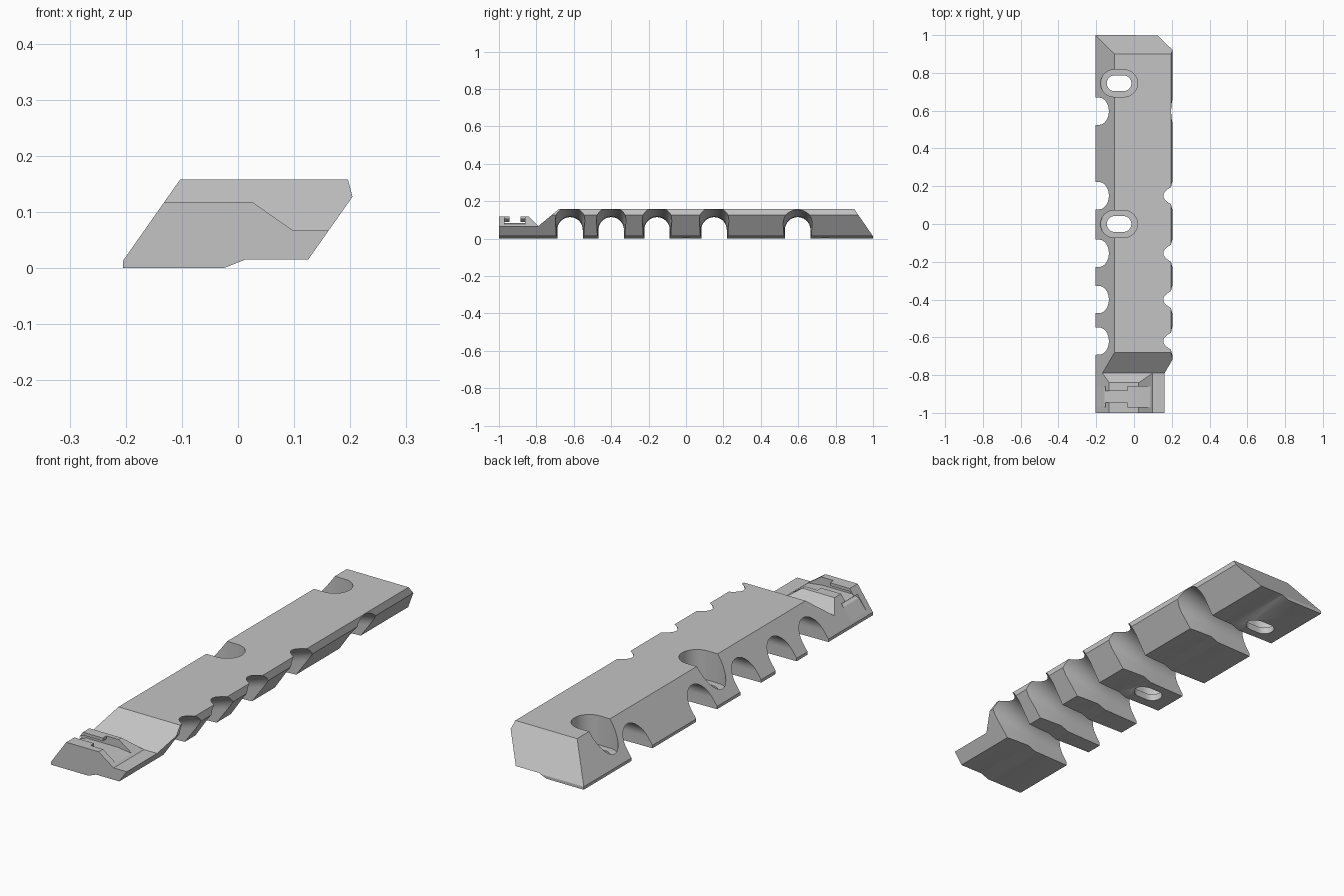
import bpy, bmesh, math

cube = bpy.data.objects.get("Cube")
if cube:
    bpy.data.objects.remove(cube, do_unlink=True)

grey = bpy.data.materials.new("plain_grey")
grey.use_nodes = True
colour = (0.55, 0.55, 0.55, 1)
grey.diffuse_color = colour
grey.node_tree.nodes["Principled BSDF"].inputs["Base Color"].default_value = colour


def loft(name, rings):
    """Skin a closed solid through rings of equal point count."""
    bm = bmesh.new()
    rows = [[bm.verts.new(p) for p in ring] for ring in rings]
    n = len(rows[0])
    for a, b in zip(rows, rows[1:]):
        for i in range(n):
            j = (i + 1) % n
            bm.faces.new((a[i], a[j], b[j], b[i]))
    bm.faces.new(rows[0])
    bm.faces.new(rows[-1])
    bmesh.ops.recalc_face_normals(bm, faces=bm.faces)
    mesh = bpy.data.meshes.new(name)
    bm.to_mesh(mesh)
    bm.free()
    mesh.materials.append(grey)
    obj = bpy.data.objects.new(name, mesh)
    bpy.context.collection.objects.link(obj)
    return obj


def prism_y(name, profile, y0, y1):
    return loft(name, [[(x, y, z) for x, z in profile] for y in (y0, y1)])


def prism_x(name, profile):
    return loft(name, [[(x, y, z) for y, z in profile] for x in (-0.4, 0.4)])


def stadium(name, y, half, radius, z0, z1):
    outline = []
    for side in (1, -1):
        for i in range(17):
            a = math.pi * (i / 16 - 0.5)
            outline.append((-0.079 + side * (half + radius * math.cos(a)),
                            y + side * radius * math.sin(a)))
    return loft(name, [[(px, py, z) for px, py in outline] for z in (z0, z1)])


def cut(target, cutter):
    mod = target.modifiers.new("cut", "BOOLEAN")
    mod.operation = "DIFFERENCE"
    mod.solver = "EXACT"
    mod.object = cutter
    bpy.context.view_layer.objects.active = target
    bpy.ops.object.modifier_apply(modifier=mod.name)
    bpy.data.objects.remove(cutter, do_unlink=True)


# Slanted bar
body = prism_y("cable_comb_bar", [
    (-0.205, 0), (-0.025, 0), (0.013, 0.015), (0.125, 0.015),
    (0.204, 0.127), (0.196, 0.158), (-0.103, 0.158), (-0.205, 0.013)], -1, 1)

# Sloped back end
cut(body, prism_x("back_slope", [(1, 0.013), (0.87, 0.2015), (0.87, 0.3), (1.1, 0.3), (1.1, 0.013)]))

# Lowered front nose with a valley behind it and a chamfered left side
cut(body, prism_x("nose_step", [
    (-1.1, 0.118), (-0.84, 0.118), (-0.79, 0.067), (-0.66, 0.1745), (-0.66, 0.3), (-1.1, 0.3)]))
cut(body, prism_y("nose_chamfer", [
    (0.098, 0.067), (-0.048, 0.169), (-0.048, 0.3), (0.3, 0.3), (0.3, 0.067)], -1.1, -0.79))

# Strap slot under two small lips, with a narrow opening between them
cut(body, prism_y("strap_slot", [
    (-0.197, 0.024), (-0.157, 0.074), (-0.13, 0.083), (0.02, 0.083), (0.088, 0.074),
    (0.088, 0.2), (-0.035, 0.2), (-0.035, 0.105), (-0.13, 0.105), (-0.15, 0.091),
    (-0.197, 0.03)], -0.97, -0.86))
cut(body, prism_y("strap_opening", [
    (-0.16, 0.09), (0, 0.09), (0, 0.2), (-0.16, 0.2)], -0.945, -0.885))

# Arched cable channels that rise and widen towards the left side
STATIONS = [(-0.3, 0, 0.074), (-0.13, 0, 0.071), (-0.04, 0, 0.068), (0.02, 0.004, 0.068),
            (0.08, 0.017, 0.07), (0.155, 0.043, 0.076), (0.2, 0.058, 0.082), (0.3, 0.092, 0.096)]
for centre, lift in ((-0.62, 1), (-0.4, 1), (-0.155, 1), (0.15, 1), (0.597, 0.7)):
    rings = []
    for x, rise, width in STATIONS:
        top = 0.115 + lift * rise
        ring = [(x, centre + width, -0.1)]
        for i in range(25):
            a = math.pi * i / 24
            ring.append((x, centre + width * math.cos(a), top - width + width * math.sin(a)))
        ring.append((x, centre - width, -0.1))
        rings.append(ring)
    cut(body, loft("channel", rings))

# Slotted screw holes with recessed seats
for y in (0, 0.745):
    cut(body, stadium("screw_seat", y, 0.026, 0.072, 0.03, 0.3))
    cut(body, stadium("screw_slot", y, 0.023, 0.042, -0.1, 0.1))

# Smooth curved walls, crisp edges elsewhere
bpy.ops.object.select_all(action="DESELECT")
body.select_set(True)
bpy.context.view_layer.objects.active = body
bpy.ops.object.shade_smooth_by_angle(angle=math.radians(25))
